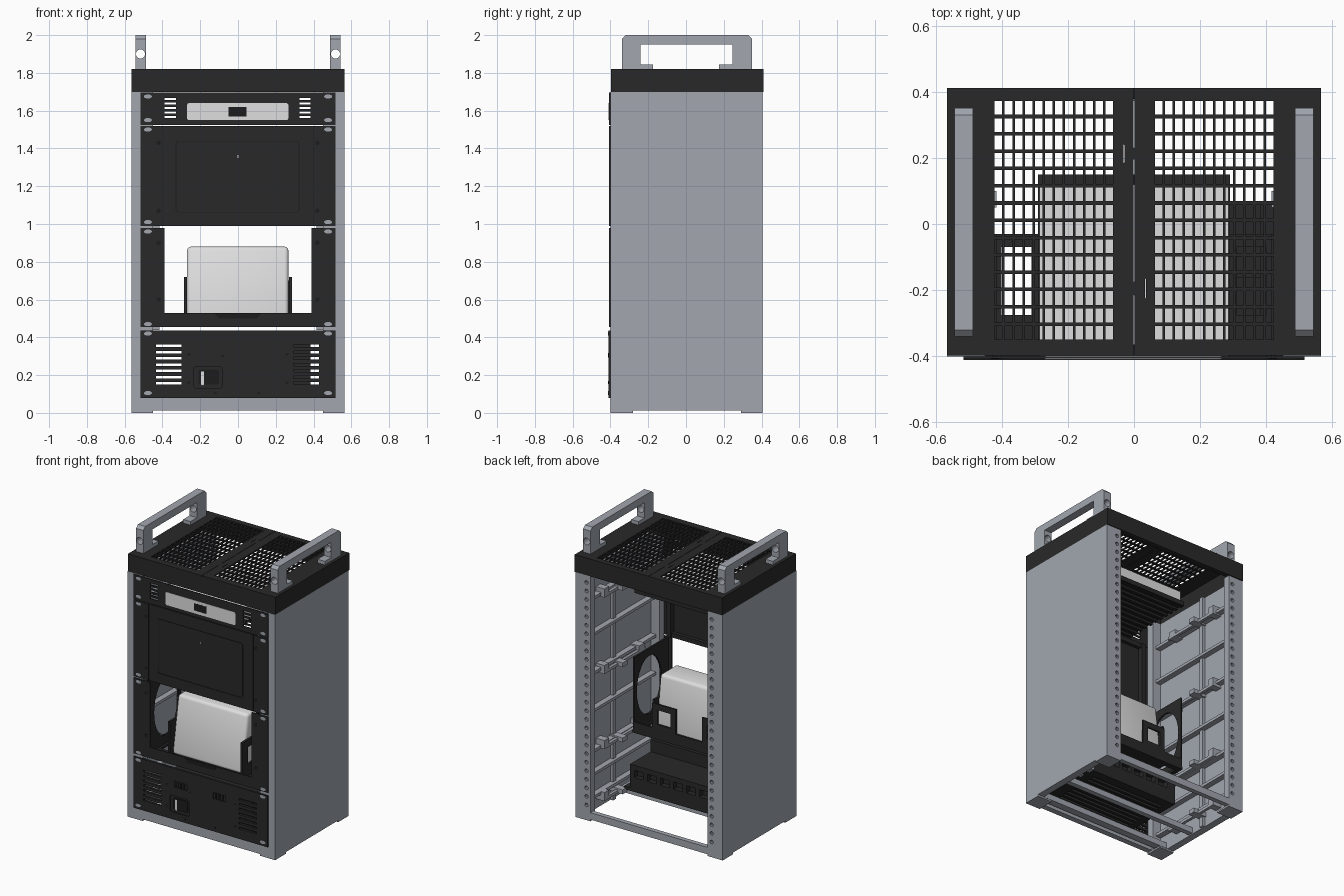
import bpy, bmesh, math

if "Cube" in bpy.data.objects:
    bpy.data.objects.remove(bpy.data.objects["Cube"], do_unlink=True)


def material(name, rgb):
    m = bpy.data.materials.new(name)
    m.use_nodes = True
    m.diffuse_color = (*rgb, 1)
    bsdf = m.node_tree.nodes["Principled BSDF"]
    bsdf.inputs["Base Color"].default_value = (*rgb, 1)
    bsdf.inputs["Roughness"].default_value = 0.6
    return m


GREY = material("frame grey", (0.36, 0.385, 0.43))
BLACK = material("panel black", (0.022, 0.022, 0.022))
DARK = material("recess black", (0.012, 0.012, 0.012))
LIGHT = material("light casing", (0.74, 0.74, 0.74))


# Shapes are prisms: (axis, outline in the other two axes, start, end)
def rect(a0, a1, b0, b1):
    return [(a0, b0), (a1, b0), (a1, b1), (a0, b1)]


def box(x0, x1, y0, y1, z0, z1):
    return ("z", rect(x0, x1, y0, y1), z0, z1)


def oval(cx, cy, rx, ry, n=20):
    return [(cx + rx * math.cos(math.tau * i / n), cy + ry * math.sin(math.tau * i / n)) for i in range(n)]


def rounded(a0, a1, b0, b1, r, n=5):
    pts = []
    for k, (ca, cb) in enumerate(rect(a0 + r, a1 - r, b0 + r, b1 - r)):
        for i in range(n):
            t = math.pi + k * math.pi / 2 + i * math.pi / 2 / (n - 1)
            pts.append((ca + r * math.cos(t), cb + r * math.sin(t)))
    return pts


PLACE = {"x": lambda p, d: (d, p[0], p[1]),
         "y": lambda p, d: (p[0], d, p[1]),
         "z": lambda p, d: (p[0], p[1], d)}


def raw(name, shapes, side=1, bevel=0):
    bm = bmesh.new()
    for axis, pts, a, b in shapes:
        rings = []
        for d in (a, b):
            ring = []
            for p in pts:
                x, y, z = PLACE[axis](p, d)
                ring.append(bm.verts.new((x * side, y, z)))
            rings.append(ring)
        lo, hi = rings
        bm.faces.new(lo)
        bm.faces.new(hi[::-1])
        for i in range(len(pts)):
            j = (i + 1) % len(pts)
            bm.faces.new((lo[i], hi[i], hi[j], lo[j]))
    bmesh.ops.recalc_face_normals(bm, faces=bm.faces)
    if bevel:
        bmesh.ops.bevel(bm, geom=bm.edges[:], offset=bevel, segments=3, profile=0.5, affect="EDGES")
    mesh = bpy.data.meshes.new(name)
    bm.to_mesh(mesh)
    bm.free()
    ob = bpy.data.objects.new(name, mesh)
    bpy.context.collection.objects.link(ob)
    return ob


def make(name, mat, shapes, cuts=(), side=1, bevel=0):
    ob = raw(name, shapes, side, bevel)
    if cuts:
        cutter = raw("cutter", cuts, side)
        cutter.hide_render = True
        mod = ob.modifiers.new("cut", "BOOLEAN")
        mod.operation, mod.solver, mod.object = "DIFFERENCE", "EXACT", cutter
        bpy.context.view_layer.update()
        done = bpy.data.meshes.new_from_object(ob.evaluated_get(bpy.context.evaluated_depsgraph_get()))
        ob.modifiers.clear()
        ob.data = done
        bpy.data.objects.remove(cutter, do_unlink=True)
    ob.data.materials.clear()
    ob.data.materials.append(mat)
    if bevel:
        bpy.ops.object.select_all(action="DESELECT")
        ob.select_set(True)
        bpy.context.view_layer.objects.active = ob
        bpy.ops.object.shade_smooth_by_angle(angle=math.radians(40))


# Lid seam with two dovetails
SEAM = [(0, -.398), (0, -.215), (.035, -.225), (.035, -.165), (0, -.175),
        (0, .195), (-.03, .185), (-.03, .24), (0, .23), (0, .411)]
HANDLE = [(-.34, 1.82), (-.34, 1.98), (-.32, 2), (.33, 2), (.35, 1.98), (.35, 1.82), (.175, 1.82),
          (.175, 1.845), (.245, 1.845), (.245, 1.95), (-.24, 1.95), (-.24, 1.845), (-.175, 1.845), (-.175, 1.82)]
EAR_Z = (1.675, 1.55, 1.50, 1.01, .96, .47, .42, .105)

for side, word in ((1, "left"), (-1, "right")):
    # Side panel, feet and rails, the back one drilled
    make(word + "_side_panel", GREY, [box(.515, .565, -.40, .405, .012, 1.70)], side=side)
    make(word + "_feet", GREY, [box(.45, .565, -.40, -.28, 0, .012), box(.45, .565, .29, .405, 0, .012)], side=side)
    make(word + "_front_rail", GREY, [box(.45, .515, -.40, -.35, .012, 1.70)], side=side)
    holes = [("y", oval(.48, .105 + i * .0593, .013, .013, 10), .34, .42) for i in range(27)]
    make(word + "_back_rail", GREY, [box(.45, .515, .355, .405, .012, 1.70)], holes, side)
    # Wall ribs, posts and slide blocks
    ribs = [box(.475, .52, -.35, .36, z, z + .02) for z in (.12, .28, .44, .72, .98, 1.25, 1.50)]
    ribs += [box(.495, .52, .06, .09, .012, 1.70)]
    make(word + "_wall_ribs", GREY, ribs, side=side)
    blocks = []
    for z in (.08, .44, .96, 1.49):
        blocks += [box(.415, .515, .05, .10, z, z + .03), box(.45, .515, .20, .25, z, z + .06),
                   box(.45, .515, -.19, -.13, z, z + .05), box(.45, .47, -.2, .25, z, z + .02)]
    make(word + "_slide_blocks", GREY, blocks, side=side)

    # Lid half with thin grille and deep rim
    plate = [(x + .0012 * side, y) for x, y in SEAM] + [(.565 * side, .411), (.565 * side, -.398)]
    holes = []
    for i in range(12):
        for j in range(14):
            x, y = .063 + i * .0305, .372 - j * .0523
            holes.append(box(min(x * side, (x + .023) * side), max(x * side, (x + .023) * side),
                             y - .0415, y, 1.7, 1.9))
    make(word + "_lid_grille", BLACK, [("z", plate, 1.81, 1.82)], holes)
    make(word + "_lid_rim", BLACK, [box(.525, .565, -.398, .411, 1.70, 1.81), box(0, .525, -.398, -.365, 1.70, 1.81),
                                    box(0, .525, .378, .411, 1.70, 1.81)], side=side)
    # Carry handle
    make(word + "_handle", GREY, [("x", HANDLE, .487, .543)], [("y", oval(.516, 1.9, .024, .024), -.5, .5)], side)

    # Ear slots and bolts
    slots = [("y", oval(.477, z, .021, .011), -.4118 if z < .44 else -.4078, -.403) for z in EAR_Z]
    make(word + "_ear_slots", GREY, slots, side=side)
    bolts = [("y", oval(.42, z, .012, .012, 12), -.4078, -.403) for z in (1.43, 1.07, .90, .60)]
    make(word + "_bolts", DARK, bolts, side=side)

    # Middle bay ear, side plate with oval window, clamp and back tab
    make(word + "_blank_ear", BLACK, [box(.40, .515, -.407, -.40, .99, 1.52)], side=side)
    make(word + "_blank_ear_line", DARK, [box(.399, .402, -.4076, -.403, .99, 1.52)], side=side)
    make(word + "_bay_ear", BLACK, [box(.39, .515, -.407, -.40, .455, .98)], side=side)
    make(word + "_bay_side_plate", BLACK, [box(.415, .427, -.40, -.03, .455, .98)],
         [("x", oval(-.19, .73, .135, .20, 28), .3, .5)], side)
    make(word + "_bay_clamp", BLACK, [box(.27, .285, -.36, -.04, .47, .72)], [box(.2, .3, -.3, -.1, .55, .67)], side)
    make(word + "_bay_back_tab", BLACK, [box(.10, .28, -.042, -.03, .53, .70)], [box(.14, .24, -.1, .1, .56, .66)], side)

# Base beams
make("base_beams", GREY, [box(-.45, .45, -.40, -.36, .012, .08), box(-.45, .45, .372, .405, .012, .06),
                          box(-.515, .515, -.07, -.035, .02, .06), box(-.515, .515, -.34, -.29, .02, .06)])

# Top unit: vented panel, cased device and slatted tray
vents = [box(a, a + .06, -.5, -.3, 1.56 + i * .024, 1.572 + i * .024) for a in (-.388, .325) for i in range(5)]
make("top_panel", BLACK, [box(-.515, .515, -.407, -.40, 1.525, 1.695)], vents)
make("device_casing", LIGHT, [("y", rounded(-.27, .267, 1.55, 1.64, .012), -.409, -.39),
                              box(-.285, .285, -.399, .12, 1.55, 1.645)])
make("device_screen", DARK, [box(-.05, .045, -.4098, -.405, 1.57, 1.62)])
make("device_tray", BLACK, [box(-.29, .29, .12, .15, 1.528, 1.56), box(-.29, .29, -.40, .13, 1.54, 1.549)]
     + [box(-.29, .29, y / 100, y / 100 + .02, 1.526, 1.545) for y in range(-38, 14, 5)])

# Blank panel with inset door
make("blank_panel", BLACK, [box(-.40, .40, -.407, -.395, .99, 1.52)], [("y", rounded(-.33, .325, 1.06, 1.44, .015), -.5, -.402)])
make("blank_panel_groove", DARK, [("y", rounded(-.33, .325, 1.06, 1.44, .015), -.4035, -.401)])
make("blank_panel_door", BLACK, [("y", rounded(-.326, .321, 1.064, 1.436, .013), -.407, -.400)])
make("blank_panel_lamp", LIGHT, [box(-.002, .003, -.4078, -.405, 1.35, 1.365)])
make("blank_back_frame", BLACK, [box(-.40, -.37, -.395, -.36, 1.0, 1.51), box(.37, .40, -.395, -.36, 1.0, 1.51),
                                 box(-.37, .37, -.395, -.37, 1.0, 1.03), box(-.37, .37, -.395, -.37, 1.48, 1.51)])

# Middle bay: floor, front lip, back wall and tapered light box
windows = [box(a, a + .09, -.275, -.07, .4, .5) for a in (-.40, .31)]
make("bay_floor", BLACK, [box(-.43, .43, -.40, -.03, .455, .47)], windows)
make("bay_front_lip", BLACK, [box(-.39, .39, -.407, -.40, .455, .53)])
make("bay_front_stop", DARK, [("y", [(-.10, .50), (.10, .50), (.125, .527), (-.125, .527)], -.4085, -.403)])
make("bay_back_wall", BLACK, [box(-.415, .415, -.042, -.03, .455, .53)])
make("light_box", LIGHT, [("x", [(-.34, .49), (-.045, .49), (-.095, .88), (-.275, .88)], -.27, .267)], bevel=.02)

# Bottom unit: vented front, socket and stepped housing
vents = [box(a, a + .135, -.5, -.3, .15 + i * .033, .163 + i * .033) for a in (-.435, .295) for i in range(7)]
ports = [box(a + i * .026, a + i * .026 + .018, -.5, -.404, .305, .35) for a in (-.20, .095) for i in range(4)]
socket = [("y", rounded(-.235, -.085, .13, .245, .015), -.5, -.402)]
make("power_panel", BLACK, [box(-.515, .515, -.411, -.395, .08, .435)], vents + ports + socket)
make("power_socket", DARK, [("y", rounded(-.21, -.10, .15, .23, .01), -.409, -.400)])
make("power_switch", LIGHT, [box(-.195, -.18, -.4105, -.406, .145, .22)])
screws = [("y", oval(x, z, .008, .008, 10), -.4118, -.407)
          for x, z in ((-.26, .31), (-.26, .16), (.26, .31), (.26, .16), (-.08, .30), (-.12, .105), (.11, .105))]
make("power_screws", DARK, screws)
grooves = [box(-.22 + i * .1, -.15 + i * .1, .03, .1, .20, .25) for i in range(6)]
grooves += [box(-.24, .34, -.34 + i * .04, -.32 + i * .04, .05, .12) for i in range(9)]
make("power_housing", BLACK, [("x", [(-.395, .10), (.065, .10), (.065, .285), (-.16, .285), (-.16, .37), (-.395, .37)],
                               -.285, .383)], grooves)
make("power_base_flange", BLACK, [box(.383, .43, -.395, .065, .10, .12)])
